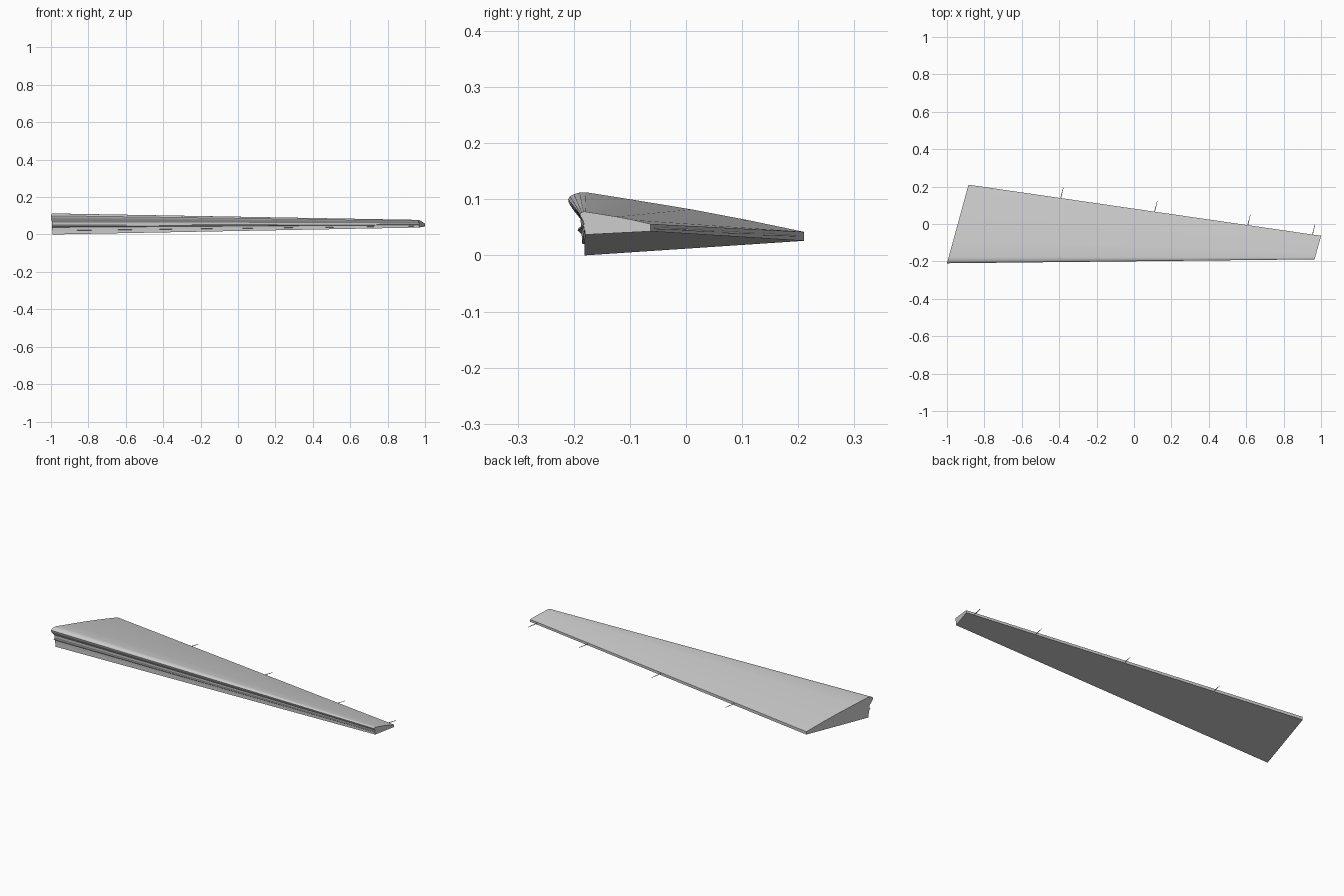
import bpy, bmesh, math
from mathutils import Vector

if "Cube" in bpy.data.objects:
    bpy.data.objects.remove(bpy.data.objects["Cube"])

# Sections (y, z) from upper trailing edge, round the nose, down the stepped front
ROOT = [(0.21, 0.042), (0.11, 0.063), (0.01, 0.082), (-0.09, 0.0985), (-0.178, 0.1125),
        (-0.190, 0.112), (-0.200, 0.109), (-0.207, 0.105), (-0.21, 0.100),
        (-0.209, 0.094), (-0.205, 0.087), (-0.197, 0.076), (-0.188, 0.065),
        (-0.187, 0.050), (-0.192, 0.048), (-0.193, 0.044), (-0.186, 0.038),
        (-0.185, 0.021), (-0.181, 0.020), (-0.181, 0.0), (0.21, 0.026)]


def tip_point(y, z):
    """Shrink a root point to the tip section, easing the edge thickness."""
    yt = -0.18 + (y + 0.18) * 0.3
    f = max(0.0, min(1.0, (y + 0.18) / 0.39))
    low = 0.026 * f
    t = (z - low) / (0.1125 + (0.042 - 0.1125) * f - low)
    base = 0.037 + 0.006 * f
    height = 0.041 + (0.013 - 0.041) * f
    return yt, base + t * height


# Tapered control surface with raked end faces
bm = bmesh.new()
root, tip = [], []
for y, z in ROOT:
    root.append(bm.verts.new((-1 + (y + 0.21) * 0.274, y, z)))
    yt, zt = tip_point(y, z)
    tip.append(bm.verts.new((0.965 + (yt + 0.19) * 0.28, yt, zt)))
n = len(ROOT)
for i in range(n):
    j = (i + 1) % n
    bm.faces.new((root[i], root[j], tip[j], tip[i]))
bm.faces.new(root)
bm.faces.new(tip)
bmesh.ops.recalc_face_normals(bm, faces=bm.faces)
mesh = bpy.data.meshes.new("control_surface")
bm.to_mesh(mesh)
bm.free()
surface = bpy.data.objects.new("control_surface", mesh)
bpy.context.collection.objects.link(surface)
bpy.context.view_layer.objects.active = surface
surface.select_set(True)
bpy.ops.object.shade_smooth_by_angle(angle=math.radians(32))


# Static discharge rods along the trailing edge
def rod(name, start, end, r1, r2):
    a, b = Vector(start), Vector(end)
    d = b - a
    bpy.ops.mesh.primitive_cone_add(vertices=8, radius1=r1, radius2=r2,
                                    depth=d.length, location=(a + b) / 2)
    ob = bpy.context.object
    ob.name = name
    ob.rotation_euler = d.to_track_quat('Z', 'Y').to_euler()
    bpy.ops.object.shade_smooth_by_angle()


for k, x in enumerate((-0.393, 0.109, 0.607, 0.953)):
    f = (x + 0.885) / 1.885
    y = 0.21 - 0.273 * f
    z = 0.034 + 0.0155 * f
    rod(f"static_wick_{k + 1}", (x, y - 0.005, z), (x + 0.015, y + 0.056, z - 0.003),
        0.0022, 0.0012)
